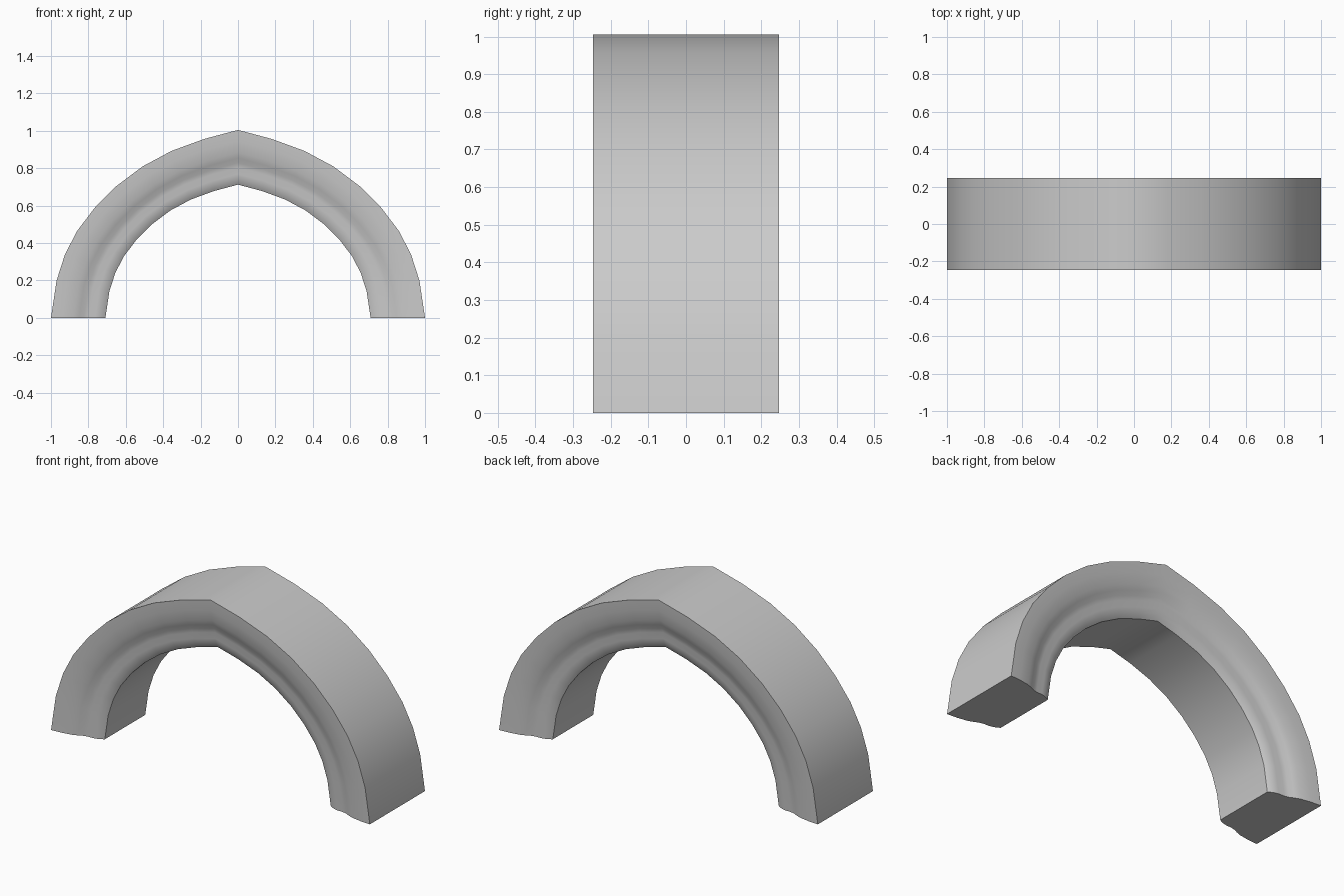
import bpy
import bmesh
import math

cube = bpy.data.objects.get("Cube")
if cube:
    bpy.data.objects.remove(cube, do_unlink=True)

# Stone colour
stone = bpy.data.materials.new("grey stone")
stone.use_nodes = True
colour = (0.6, 0.6, 0.6, 1)
stone.diffuse_color = colour
stone.node_tree.nodes["Principled BSDF"].inputs["Base Color"].default_value = colour

# Half of the pointed arch, foot to crown (x, z); the other half is mirrored
half = [(1, 0), (.97, .2), (.925, .34), (.86, .465), (.765, .59),
        (.65, .705), (.51, .81), (.355, .893), (.18, .957), (0, 1.005)]
path = half + [(-x, z) for x, z in reversed(half[:-1])]

# Moulding on one face: (scale of the arch line, half depth), outside to inside
moulding = [(1, .247), (.94, .243), (.88, .233), (.85, .222), (.825, .21),
            (.8, .204), (.765, .203), (.74, .197), (.72, .188), (.709, .181)]
section = [(s, -d) for s, d in moulding] + [(s, d) for s, d in reversed(moulding)]

# Sweep the section along the arch and close both feet
bm = bmesh.new()
rings = [[bm.verts.new((x * s, y, z * s)) for s, y in section] for x, z in path]
count = len(section)
for a, b in zip(rings, rings[1:]):
    for i in range(count):
        j = (i + 1) % count
        bm.faces.new((a[i], a[j], b[j], b[i]))
bm.faces.new(rings[0])
bm.faces.new(rings[-1])
bmesh.ops.recalc_face_normals(bm, faces=bm.faces)

mesh = bpy.data.meshes.new("moulded_arch")
bm.to_mesh(mesh)
bm.free()
mesh.materials.append(stone)
arch = bpy.data.objects.new("moulded_arch", mesh)
bpy.context.collection.objects.link(arch)

# Smooth curve with crisp outer corners
bpy.ops.object.select_all(action="DESELECT")
arch.select_set(True)
bpy.context.view_layer.objects.active = arch
bpy.ops.object.shade_smooth_by_angle(angle=math.radians(40))
